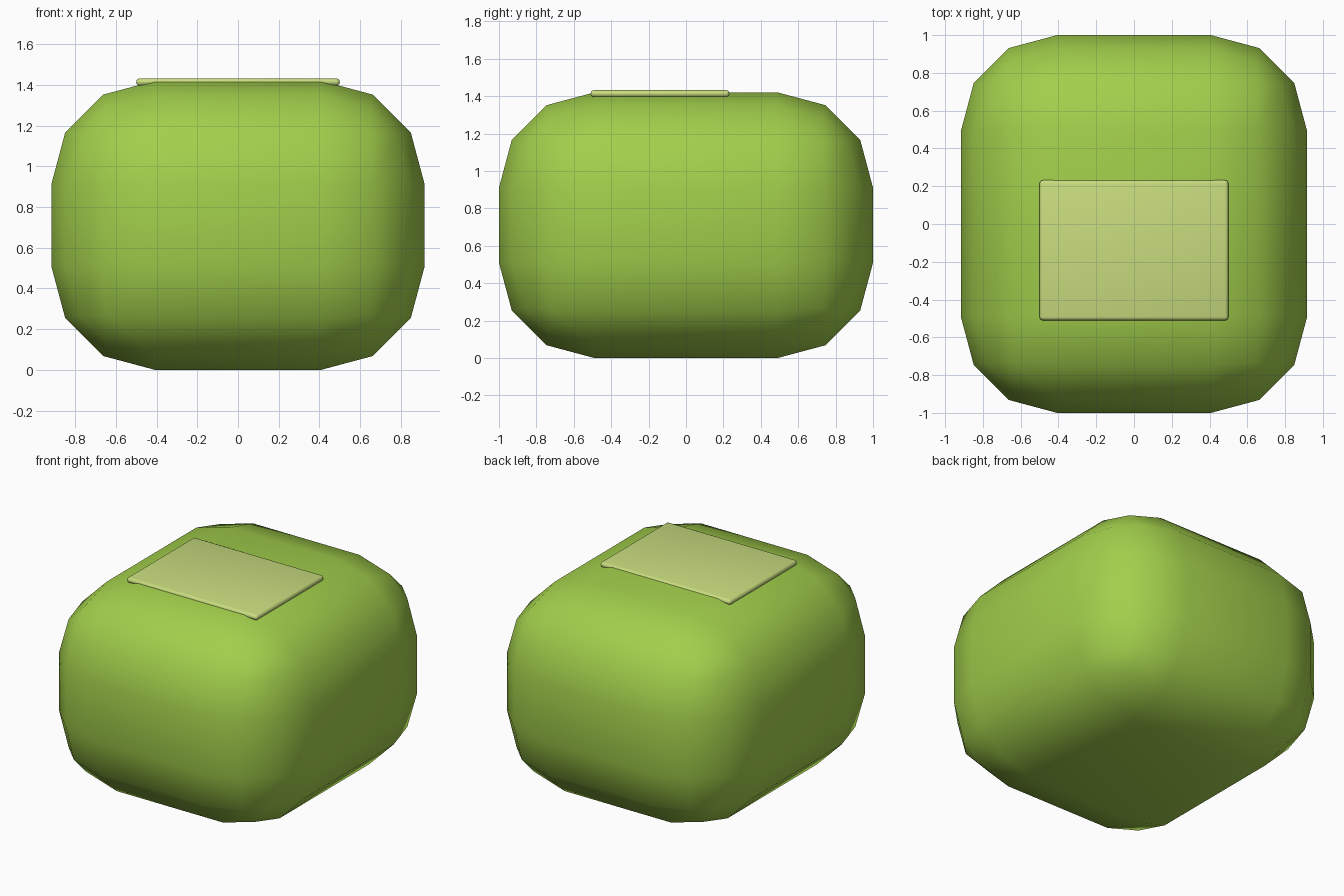
import bpy

if "Cube" in bpy.data.objects:
    bpy.data.objects.remove(bpy.data.objects["Cube"])


def rounded_box(name, lo, hi, radius, segments, color):
    """Box between two corners with rounded edges, smooth shaded."""
    size = [h - l for l, h in zip(lo, hi)]
    center = [(h + l) / 2 for l, h in zip(lo, hi)]
    bpy.ops.mesh.primitive_cube_add(size=1, location=center)
    obj = bpy.context.object
    obj.name = name
    obj.scale = size
    bpy.ops.object.transform_apply(location=False, rotation=False, scale=True)
    bevel = obj.modifiers.new("round_edges", 'BEVEL')
    bevel.width = radius
    bevel.segments = segments
    bevel.limit_method = 'NONE'
    bpy.ops.object.modifier_apply(modifier=bevel.name)
    bpy.ops.object.shade_smooth()
    mat = bpy.data.materials.new(name + "_colour")
    mat.diffuse_color = color
    mat.use_nodes = True
    mat.node_tree.nodes["Principled BSDF"].inputs["Base Color"].default_value = mat.diffuse_color
    obj.data.materials.append(mat)
    return obj


# Soft cushion-like block
rounded_box("body", (-0.917, -1.0, 0.0), (0.917, 1.0, 1.42), 0.51, 3,
            (0.36, 0.62, 0.07, 1))

# Thin pale panel set into the top, towards the front
rounded_box("top_panel", (-0.5, -0.51, 1.394), (0.5, 0.232, 1.432), 0.0185, 3,
            (0.58, 0.72, 0.21, 1))
